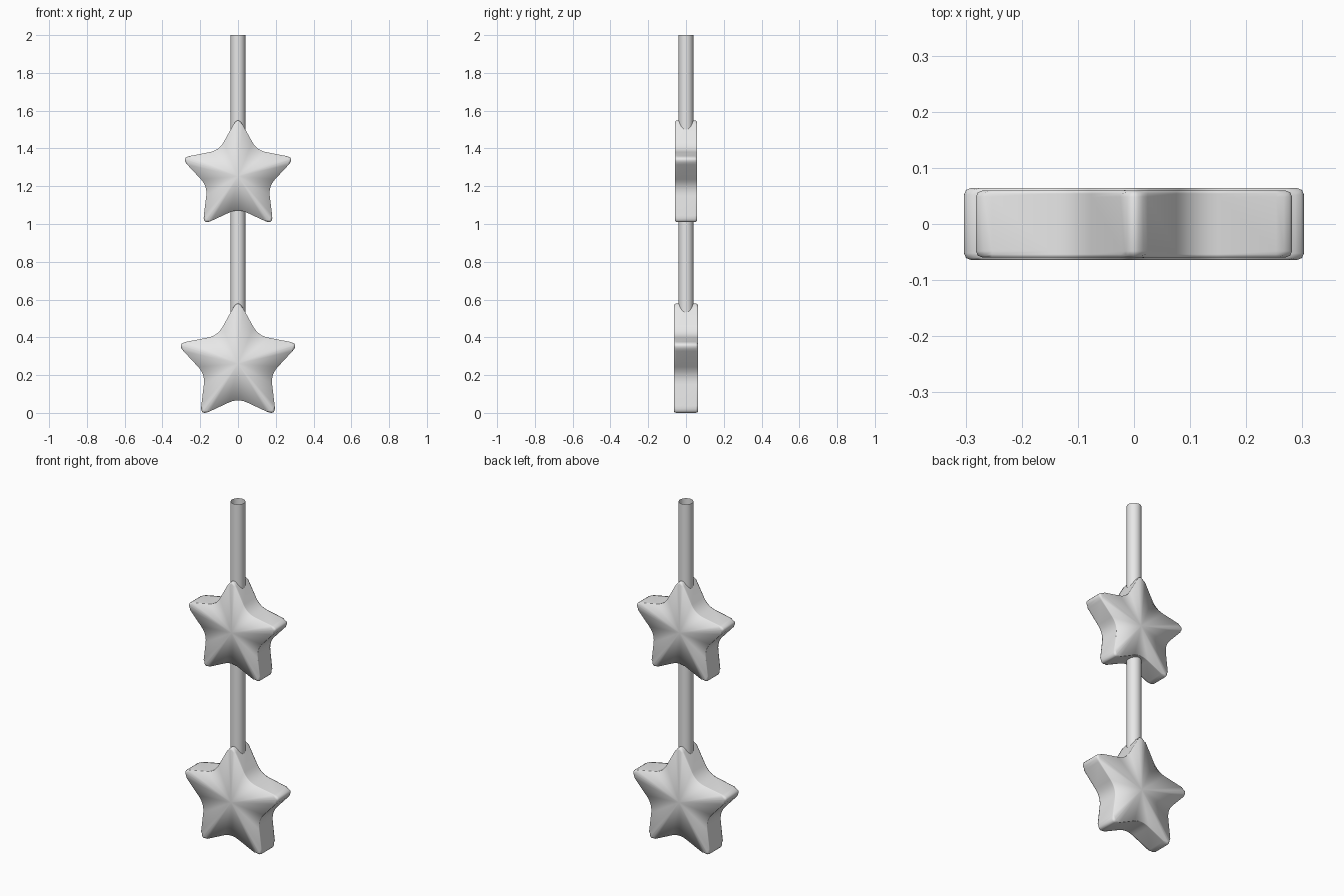
import bpy
import bmesh
from math import sin, cos, pi
from mathutils import Vector

if "Cube" in bpy.data.objects:
    bpy.data.objects.remove(bpy.data.objects["Cube"])

grey = bpy.data.materials.new("plain_grey")
grey.use_nodes = True
grey.diffuse_color = (0.8, 0.8, 0.8, 1)
grey.node_tree.nodes["Principled BSDF"].inputs["Base Color"].default_value = (0.8, 0.8, 0.8, 1)


def add_object(name, bm):
    bmesh.ops.recalc_face_normals(bm, faces=bm.faces)
    for face in bm.faces:
        face.smooth = True
    mesh = bpy.data.meshes.new(name)
    bm.to_mesh(mesh)
    bm.free()
    mesh.materials.append(grey)
    obj = bpy.data.objects.new(name, mesh)
    bpy.context.collection.objects.link(obj)
    return obj


def star_outline(outer, inner, cut, steps=6):
    """Five-pointed star with every tip and valley rounded off."""
    corners = []
    for i in range(10):
        radius = inner if i % 2 else outer
        angle = pi / 2 + i * pi / 5
        corners.append(Vector((radius * cos(angle), 0, radius * sin(angle))))
    points = []
    for i, corner in enumerate(corners):
        a = corner + (corners[i - 1] - corner).normalized() * cut
        b = corner + (corners[(i + 1) % 10] - corner).normalized() * cut
        for k in range(steps + 1):
            t = k / steps
            points.append(a * (1 - t) ** 2 + corner * 2 * t * (1 - t) + b * t * t)
    return points


def add_star(name, bottom, size):
    outline = [p * size for p in star_outline(0.342, 0.183, 0.054)]
    half = 0.064 * size
    lift = bottom - min(p.z for p in outline)
    bm = bmesh.new()
    front = [bm.verts.new((p.x, -half, p.z + lift)) for p in outline]
    back = [bm.verts.new((p.x, half, p.z + lift)) for p in outline]
    caps = [bm.faces.new(front), bm.faces.new(back[::-1])]
    count = len(outline)
    for i in range(count):
        j = (i + 1) % count
        bm.faces.new((front[i], back[i], back[j], front[j]))
    # soft rim on both faces
    rim = [e for cap in caps for e in cap.edges]
    bmesh.ops.bevel(bm, geom=rim, offset=0.012 * size, segments=2,
                    profile=0.5, affect='EDGES')
    # fan of triangles from the middle of each face
    wide = [f for f in bm.faces if len(f.verts) > 8]
    bmesh.ops.poke(bm, faces=wide)
    return add_object(name, bm)


# Two stars, the upper one a little smaller
add_star("lower_star", 0.0, 1.0)
add_star("upper_star", 1.01, 0.93)

# Open tube that carries the stars
bm = bmesh.new()
low, high = 0.3, 2.0
bmesh.ops.create_cone(bm, cap_ends=False, segments=32,
                      radius1=0.039, radius2=0.039, depth=high - low)
bmesh.ops.translate(bm, verts=bm.verts, vec=(0, 0, (low + high) / 2))
add_object("hanging_tube", bm)
